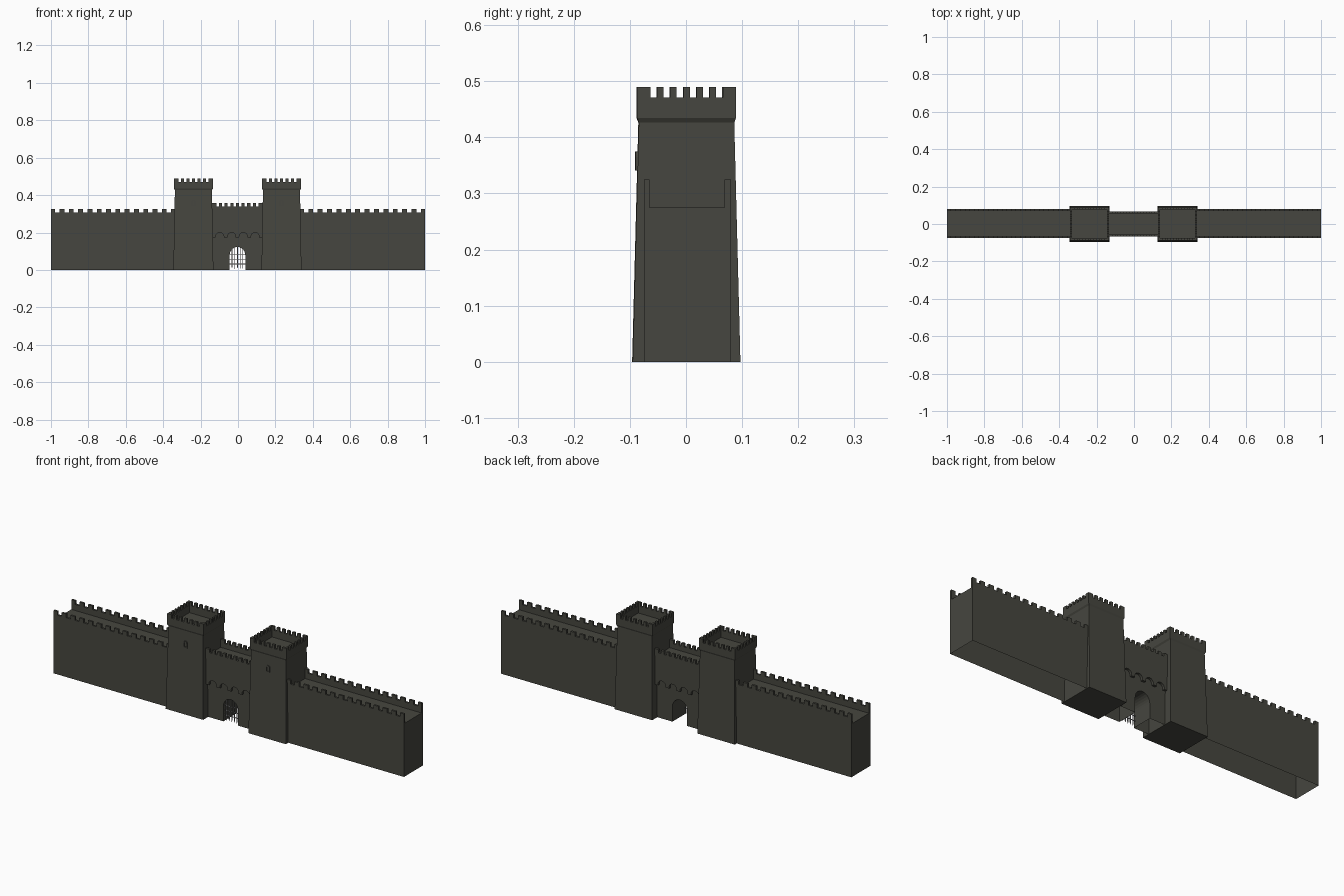
import bpy, bmesh, math

if "Cube" in bpy.data.objects:
    bpy.data.objects.remove(bpy.data.objects["Cube"])


def material(name, rgb):
    m = bpy.data.materials.new(name)
    m.diffuse_color = (*rgb, 1)
    m.use_nodes = True
    m.node_tree.nodes["Principled BSDF"].inputs["Base Color"].default_value = m.diffuse_color
    return m


STONE = material("dark stone", (0.061, 0.061, 0.050))
IRON = material("grey iron", (0.20, 0.20, 0.20))


def finish(name, bm, mat=STONE, open_bottom=False):
    bmesh.ops.remove_doubles(bm, verts=bm.verts, dist=1e-5)
    bmesh.ops.recalc_face_normals(bm, faces=bm.faces)
    if open_bottom:
        low = [f for f in bm.faces if all(v.co.z < 1e-4 for v in f.verts)]
        bmesh.ops.delete(bm, geom=low, context='FACES')
    me = bpy.data.meshes.new(name)
    bm.to_mesh(me)
    bm.free()
    me.materials.append(mat)
    ob = bpy.data.objects.new(name, me)
    bpy.context.collection.objects.link(ob)
    return ob


def prism(bm, profile, lo, hi, axis='y'):
    """Extrude a (u, z) profile along y (u = x) or along x (u = y)."""
    place = (lambda u, d, z: (u, d, z)) if axis == 'y' else (lambda u, d, z: (d, u, z))
    a = [bm.verts.new(place(u, lo, z)) for u, z in profile]
    b = [bm.verts.new(place(u, hi, z)) for u, z in profile]
    bm.faces.new(a)
    bm.faces.new(b)
    for i in range(len(a)):
        j = (i + 1) % len(a)
        bm.faces.new((a[i], a[j], b[j], b[i]))


def teeth(u0, u1, low, high, gaps, corner, gap):
    """Battlement skyline from u0 to u1, with wider end teeth."""
    pts = [(u0, high)]
    first, last = u0 + corner, u1 - corner - gap
    for i in range(gaps):
        g = first + (last - first) * i / (gaps - 1)
        pts += [(g, high), (g, low), (g + gap, low), (g + gap, high)]
    return pts + [(u1, high)]


def arc(cx, cz, r, a0, a1, n=10, rz=None):
    rz = rz or r
    return [(cx + r * math.cos(math.radians(a0 + (a1 - a0) * i / n)),
             cz + rz * math.sin(math.radians(a0 + (a1 - a0) * i / n))) for i in range(n + 1)]


# curtain walls: hollow below, walkway between two crenellated parapets
def curtain_wall(name, x0, x1):
    bm = bmesh.new()
    top = teeth(x0, x1, 0.306, 0.325, 13, 0.022, 0.024)
    for outer, inner in ((-0.075, -0.065), (0.08, 0.069)):
        o = [bm.verts.new((x, outer, z)) for x, z in top]
        i = [bm.verts.new((x, inner, z)) for x, z in top]
        o_low = [bm.verts.new((x, outer, 0)) for x in (x1, x0)]
        i_low = [bm.verts.new((x, inner, 0.275)) for x in (x1, x0)]
        bm.faces.new(o + o_low)
        bm.faces.new(i + i_low)
        for k in range(len(o) - 1):
            bm.faces.new((o[k], o[k + 1], i[k + 1], i[k]))
    floor = [(x0, -0.065), (x1, -0.065), (x1, 0.069), (x0, 0.069)]
    bm.faces.new([bm.verts.new((x, y, 0.275)) for x, y in floor])
    end = [(-0.075, 0), (-0.075, 0.325), (-0.065, 0.325), (-0.065, 0.275),
           (0.069, 0.275), (0.069, 0.325), (0.08, 0.325), (0.08, 0)]
    for x in (x0, x1):
        if abs(x) > 0.9:
            bm.faces.new([bm.verts.new((x, y, z)) for y, z in end])
    finish(name, bm)


curtain_wall("left_wall", -1.0, -0.335)
curtain_wall("right_wall", 0.33, 1.0)


# towers: tapered shaft, flared collar, crenellated parapet
def tower(side, cx, cy):
    bm = bmesh.new()
    rings = []
    for z, hx, hy in ((0, 0.107, 0.096), (0.426, 0.099, 0.085), (0.434, 0.104, 0.088)):
        rings.append([bm.verts.new((cx + sx * hx, cy + sy * hy, z))
                      for sx, sy in ((-1, -1), (1, -1), (1, 1), (-1, 1))])
    bm.faces.new(rings[0])
    bm.faces.new(rings[-1])
    for a, b in zip(rings, rings[1:]):
        for k in range(4):
            bm.faces.new((a[k], a[(k + 1) % 4], b[(k + 1) % 4], b[k]))
    finish(side + "_tower", bm)

    bm = bmesh.new()
    hx, hy, t = 0.104, 0.088, 0.011
    for axis, c, h, d, hd in (('y', cx, hx, cy, hy), ('x', cy, hy, cx, hx)):
        prof = teeth(c - h, c + h, 0.471, 0.49, 6, 0.0235, 0.012 * h / hy)
        prof += [(c + h, 0.434), (c - h, 0.434)]
        prism(bm, prof, d - hd, d - hd + t, axis)
        prism(bm, prof, d + hd - t, d + hd, axis)
    me = finish(side + "_tower_parapet", bm)

    # arched window surround with a sill
    bm = bmesh.new()
    prof = ([(cx + 0.010, 0.345)] + arc(cx, 0.365, 0.010, 0, 180, 8)
            + [(cx - 0.010, 0.345), (cx - 0.006, 0.345)]
            + arc(cx, 0.365, 0.006, 180, 0, 8) + [(cx + 0.006, 0.345)])
    prism(bm, prof, cy - 0.091, cy - 0.083)
    sill = [(cx - 0.011, 0.341), (cx + 0.011, 0.341), (cx + 0.011, 0.346), (cx - 0.011, 0.346)]
    prism(bm, sill, cy - 0.091, cy - 0.083)
    finish(side + "_window_frame", bm)


tower("left", -0.2385, 0.0)
tower("right", 0.2325, 0.001)

# gatehouse body with an arched passage
GX = -0.003
X0, X1 = -0.138, 0.132
bm = bmesh.new()
R, SPRING = 0.042, 0.078
body = ([(X0, 0), (X0, 0.315), (X1, 0.315), (X1, 0), (GX + R, 0)]
        + arc(GX, SPRING, R, 0, 180, 12, 0.045) + [(GX - R, 0)])
prism(bm, body, -0.055, 0.055)
finish("gatehouse", bm, open_bottom=True)

# overhanging gate parapets on a row of small arches
bm = bmesh.new()
scallops = [(X1, 0.172)]
for i in range(4):
    c = GX + 0.0945 - 0.063 * i
    scallops += [(c + 0.022, 0.172)] + arc(c, 0.178, 0.022, 0, 180, 8) + [(c - 0.022, 0.172)]
scallops.append((X0, 0.172))
gate_top = teeth(X0, X1, 0.34, 0.357, 8, 0.022, 0.014) + scallops
prism(bm, gate_top, -0.067, -0.055)
prism(bm, gate_top, 0.055, 0.067)
finish("gate_parapets", bm)

# portcullis bars
bm = bmesh.new()
for k in range(-2, 3):
    x = GX + k * 0.0145
    h = SPRING + 0.045 * math.sqrt(1 - (k * 0.0145 / R) ** 2)
    prism(bm, [(x - 0.0018, 0.015), (x, 0.005), (x + 0.0018, 0.015),
               (x + 0.0018, h), (x - 0.0018, h)], -0.048, -0.044)
for z in (0.03, 0.055, 0.08):
    prism(bm, [(GX - R, z), (GX + R, z), (GX + R, z + 0.0035), (GX - R, z + 0.0035)],
          -0.047, -0.045)
finish("portcullis", bm, IRON)
